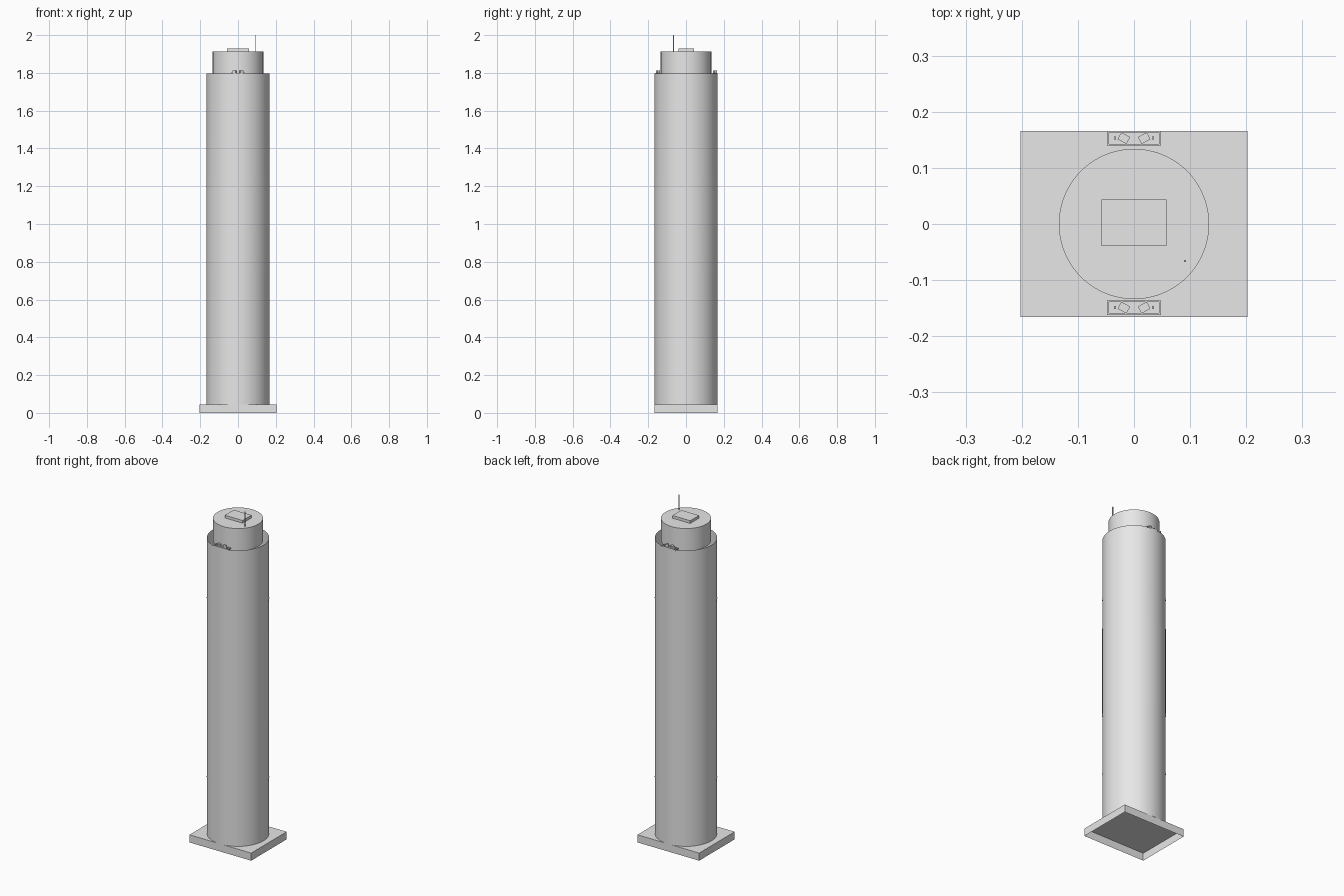
import bpy
import bmesh
import math
from mathutils import Matrix

cube = bpy.data.objects.get("Cube")
if cube:
    bpy.data.objects.remove(cube, do_unlink=True)

grey = bpy.data.materials.new("light_grey")
grey.use_nodes = True
GREY = (0.8, 0.8, 0.8, 1)
grey.diffuse_color = GREY
grey.node_tree.nodes["Principled BSDF"].inputs["Base Color"].default_value = GREY


def finish(bm, name, smooth=False):
    mesh = bpy.data.meshes.new(name)
    bm.to_mesh(mesh)
    bm.free()
    mesh.materials.append(grey)
    ob = bpy.data.objects.new(name, mesh)
    bpy.context.collection.objects.link(ob)
    if smooth:
        bpy.ops.object.select_all(action="DESELECT")
        ob.select_set(True)
        bpy.context.view_layer.objects.active = ob
        bpy.ops.object.shade_smooth_by_angle(angle=math.radians(35))
    return ob


def box(name, x, y, z, w, d, h, turn=0, open_dir=0):
    """Box standing at height z; open_dir removes its top (1) or bottom (-1)."""
    bm = bmesh.new()
    matrix = (Matrix.Translation((x, y, z + h / 2)) @ Matrix.Rotation(turn, 4, "Z")
              @ Matrix.Diagonal((w, d, h, 1)))
    bmesh.ops.create_cube(bm, size=1, matrix=matrix)
    if open_dir:
        bm.normal_update()
        gone = [f for f in bm.faces if f.normal.z * open_dir > 0.9]
        bmesh.ops.delete(bm, geom=gone, context="FACES")
    return finish(bm, name)


def tube(name, radius, low, high, top=False):
    """Upright cylinder, open below and optionally capped on top."""
    bm = bmesh.new()
    bmesh.ops.create_cone(bm, cap_ends=True, segments=64, radius1=radius, radius2=radius,
                          depth=high - low,
                          matrix=Matrix.Translation((0, 0, (low + high) / 2)))
    bm.normal_update()
    gone = [f for f in bm.faces
            if f.normal.z < -0.9 or (f.normal.z > 0.9 and not top)]
    bmesh.ops.delete(bm, geom=gone, context="FACES")
    return finish(bm, name, smooth=True)


# Hollow plinth
box("plinth", 0, 0, 0, 0.405, 0.331, 0.045, open_dir=-1)

# Tower shaft with its hairline sleeve and hoops
tube("tower_shaft", 0.167, 0.045, 1.797)
tube("middle_sleeve", 0.1676, 0.73, 1.26)
for i, z in enumerate((0.38, 1.44)):
    tube(f"thin_hoop_{i + 1}", 0.1678, z - 0.003, z + 0.003)

# Roof drum, roof block and mast
tube("roof_drum", 0.134, 1.78, 1.912, top=True)
box("roof_block", 0, 0.002, 1.91, 0.116, 0.083, 0.018)
box("mast", 0.091, -0.066, 1.91, 0.004, 0.004, 0.09)

# Equipment trays in front of and behind the drum
for side, y in (("front", -0.149), ("back", 0.153)):
    box(f"{side}_tray_floor", 0, y, 1.793, 0.096, 0.026, 0.002)
    for s in (-1, 1):
        box(f"{side}_tray_end", s * 0.0465, y, 1.793, 0.003, 0.026, 0.007)
        box(f"{side}_tray_side", 0, y + s * 0.0115, 1.793, 0.096, 0.003, 0.007)
        box(f"{side}_vent", s * 0.034, y, 1.795, 0.004, 0.005, 0.006)
        box(f"{side}_roof_unit", s * 0.018, y, 1.795, 0.018, 0.014, 0.017, turn=s * 0.5)
